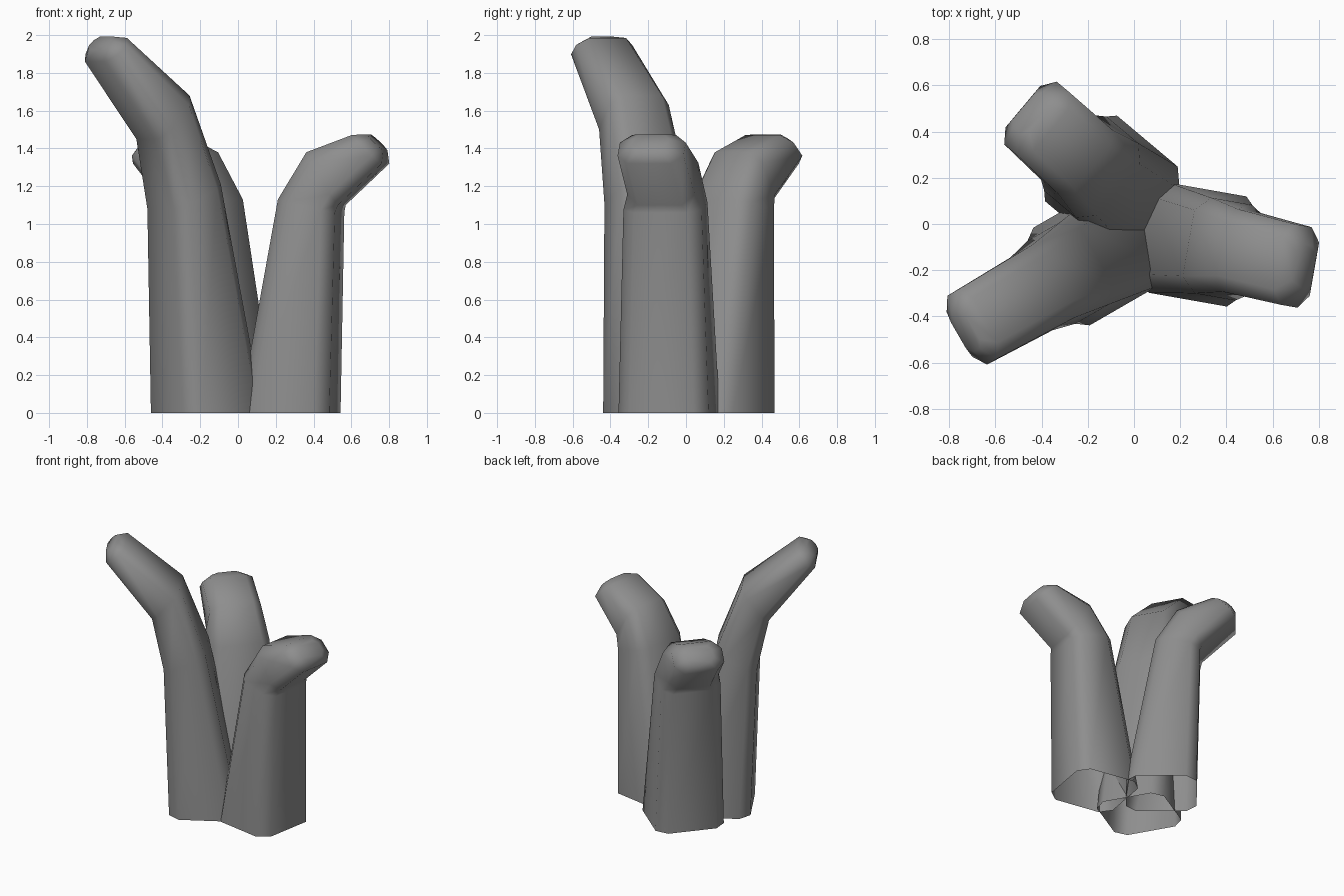
import bpy, bmesh, math
from mathutils import Vector

if "Cube" in bpy.data.objects:
    bpy.data.objects.remove(bpy.data.objects["Cube"])

# Each section: outer (r, z), inner (r, z), half width, chamfer
SHORT = [
    ((0.528, 0.0), (0.045, 0.0), 0.242, 0.070),
    ((0.553, 1.06), (0.247, 1.13), 0.210, 0.065),
    ((0.565, 1.10), (0.395, 1.38), 0.182, 0.065),
    ((0.803, 1.32), (0.645, 1.472), 0.177, 0.060),
]
TALL = [
    ((0.455, 0.0), (-0.030, 0.0), 0.244, 0.070),
    ((0.495, 1.08), (0.210, 1.21), 0.207, 0.065),
    ((0.577, 1.45), (0.387, 1.68), 0.182, 0.065),
    ((0.893, 1.86), (0.765, 1.985), 0.172, 0.060),
]

# Dark grey finish
grey = bpy.data.materials.new("dark_grey")
grey.diffuse_color = (0.27, 0.27, 0.27, 1)
grey.use_nodes = True
grey.node_tree.nodes["Principled BSDF"].inputs["Base Color"].default_value = grey.diffuse_color


def octagon(outer, inner, half, chamfer):
    """Chamfered rectangle standing across the stalk, in (r, t, z)."""
    o = Vector((outer[0], 0, outer[1]))
    i = Vector((inner[0], 0, inner[1]))
    mid, axis = (o + i) / 2, (o - i) / 2
    depth = axis.length
    axis = axis.normalized()
    c = min(chamfer, depth * 0.6)
    a, b = depth - c, half - chamfer
    pts = [(depth, -b), (depth, b), (a, half), (-a, half),
           (-depth, b), (-depth, -b), (-a, -half), (a, -half)]
    return mid, axis, [mid + axis * p + Vector((0, q, 0)) for p, q in pts]


def stalk(name, sections, angle, dr, dt, tip_dr, tip_dt):
    bm = bmesh.new()
    rings = []
    for s in sections:
        mid, axis, pts = octagon(*s)
        rings.append(pts)
    # rounded tip: smaller ring pushed out along the stalk direction
    push = Vector((-axis.z, 0, axis.x)) * 0.05
    if push.z < 0:
        push = -push
    rings.append([mid + (p - mid) * 0.55 + push for p in rings[-1]])
    shift = Vector((tip_dr, tip_dt, 0))
    rings[-2:] = [[p + shift for p in ring] for ring in rings[-2:]]

    ca, sa = math.cos(math.radians(angle)), math.sin(math.radians(angle))
    loops = []
    for ring in rings:
        loop = []
        for p in ring:
            r, t = p.x + dr, p.y + dt
            loop.append(bm.verts.new((r * ca - t * sa, r * sa + t * ca, p.z)))
        loops.append(loop)
    for lo, hi in zip(loops, loops[1:]):
        for k in range(8):
            n = (k + 1) % 8
            bm.faces.new((lo[k], lo[n], hi[n], hi[k]))
    bm.faces.new(loops[-1])  # tip cap, the foot stays open
    bmesh.ops.recalc_face_normals(bm, faces=bm.faces)
    for f in bm.faces:
        f.smooth = True
    mesh = bpy.data.meshes.new(name)
    bm.to_mesh(mesh)
    bm.free()
    mesh.materials.append(grey)
    obj = bpy.data.objects.new(name, mesh)
    bpy.context.collection.objects.link(obj)


# Three stalks fanning outwards
stalk("right_stalk", SHORT, -10, 0.0, -0.040, 0.0, -0.017)
stalk("back_stalk", SHORT, 140, -0.10, -0.070, -0.008, -0.010)
stalk("tall_stalk", TALL, 210, 0.0, 0.04, 0.0, -0.003)
